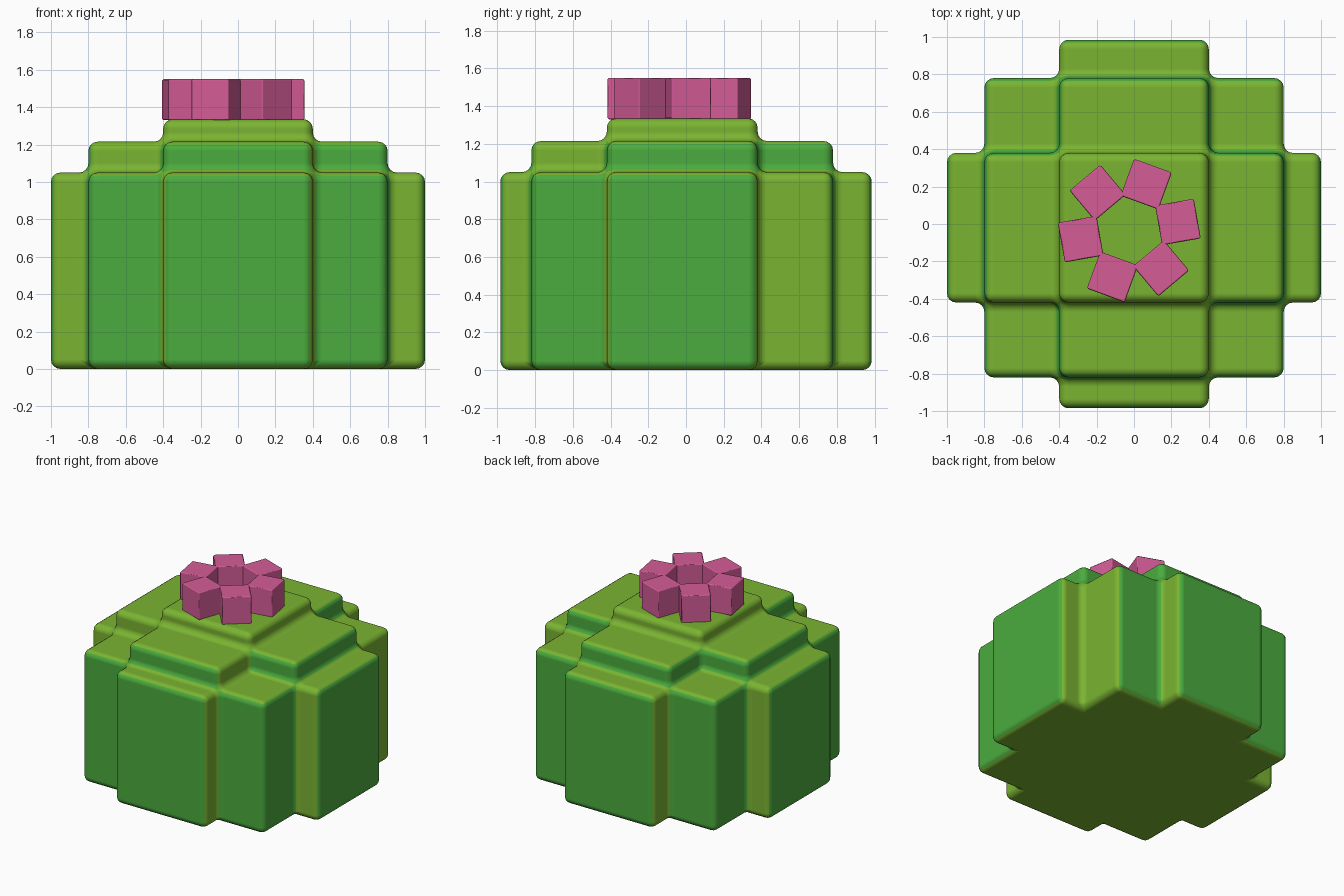
import bpy, bmesh, math
from mathutils import Vector, Matrix

if "Cube" in bpy.data.objects:
    bpy.data.objects.remove(bpy.data.objects["Cube"])


def material(name, rgb):
    m = bpy.data.materials.new(name)
    m.diffuse_color = (*rgb, 1)
    m.use_nodes = True
    m.node_tree.nodes["Principled BSDF"].inputs["Base Color"].default_value = m.diffuse_color
    return m


lime = material("lime", (0.195, 0.456, 0.031))
green = material("green", (0.07, 0.41, 0.048))
pink = material("pink", (0.66, 0.107, 0.31))


def finish(name, bm, mats, width, segments):
    me = bpy.data.meshes.new(name)
    bm.to_mesh(me)
    bm.free()
    for m in mats:
        me.materials.append(m)
    ob = bpy.data.objects.new(name, me)
    bpy.context.collection.objects.link(ob)
    for p in me.polygons:
        p.use_smooth = True
    b = ob.modifiers.new("round", 'BEVEL')
    b.width, b.segments = width, segments
    b.limit_method = 'ANGLE'
    b.use_clamp_overlap = False
    b.harden_normals = True
    return ob


# Stepped body: fill grid cells and keep only their outer faces
xs = [-1, -0.8, -0.4, 0.4, 0.8, 1]
ys = [-0.985, -0.82, -0.42, 0.38, 0.78, 0.985]
zs = [0, 1.05, 1.215, 1.335]


def filled(i, j, k):
    return 0 <= k < 3 and abs(i - 2) + abs(j - 2) + k <= 2


bm = bmesh.new()
verts = {}


def vert(c):
    if c not in verts:
        verts[c] = bm.verts.new((xs[c[0]], ys[c[1]], zs[c[2]]))
    return verts[c]


for i in range(5):
    for j in range(5):
        for k in range(3):
            if not filled(i, j, k):
                continue
            for axis in range(3):
                for side in (0, 1):
                    n = [i, j, k]
                    n[axis] += 2 * side - 1
                    if filled(*n):
                        continue
                    quad = []
                    for a, b in ((0, 0), (1, 0), (1, 1), (0, 1)):
                        c = [i, j, k]
                        c[axis] += side
                        c[(axis + 1) % 3] += a
                        c[(axis + 2) % 3] += b
                        quad.append(vert(tuple(c)))
                    bm.faces.new(quad if side else quad[::-1])
bmesh.ops.dissolve_limit(bm, angle_limit=0.01, verts=bm.verts[:], edges=bm.edges[:])
bm.normal_update()

# Broad wall panels are green; tops, base and narrow returns stay lime
for f in bm.faces:
    n, c = f.normal, f.calc_center_median()
    upper = c.z > 1.05
    if abs(n.z) > 0.5 or c.z > 1.2:
        continue
    if abs(n.y) > 0.5:
        f.material_index = int(abs(c.x) < 0.8 and not (n.y < 0 and upper and c.x < -0.4))
    else:
        odd = n.x > 0 and (c.y < -0.42 if upper else c.y > 0.38)
        f.material_index = int(-0.82 < c.y < 0.78 and not odd)
finish("cactus_body", bm, [lime, green], 0.05, 4)

# Ring of six block petals
for p in range(6):
    bm = bmesh.new()
    bmesh.ops.create_cube(bm, size=1)
    bmesh.ops.scale(bm, vec=(0.21, 0.215, 0.22), verts=bm.verts)
    bmesh.ops.translate(bm, vec=(0.264, 0, 1.44), verts=bm.verts)
    bm.transform(Matrix.Translation(Vector((-0.025, -0.035, 0)))
                 @ Matrix.Rotation(math.radians(10 + 60 * p), 4, 'Z'))
    finish(f"petal_{p + 1}", bm, [pink], 0.008, 1)
